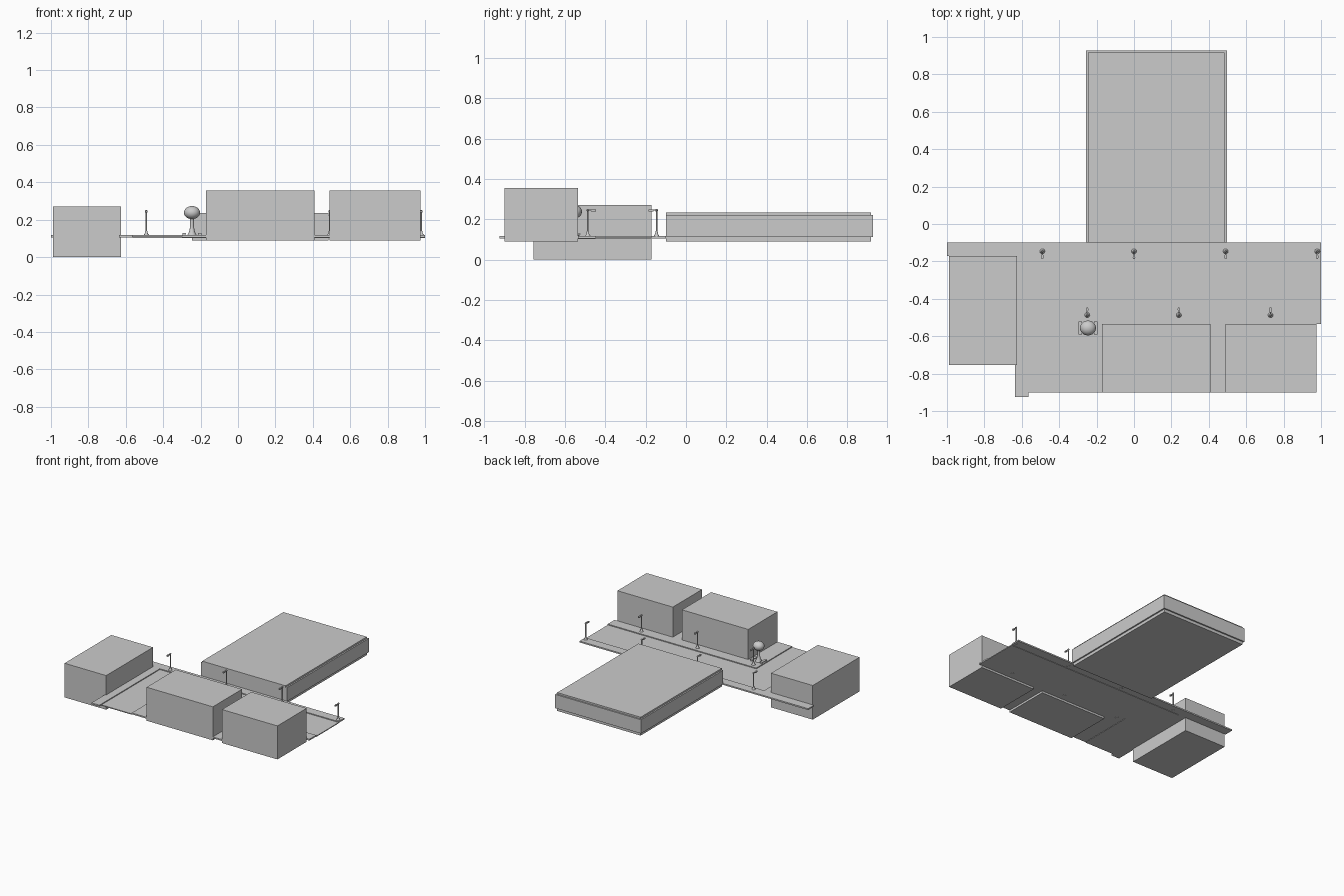
import bpy, bmesh
from math import cos, sin, tau

if "Cube" in bpy.data.objects:
    bpy.data.objects.remove(bpy.data.objects["Cube"])


def finish(name, bm, smooth=False):
    bmesh.ops.recalc_face_normals(bm, faces=bm.faces)
    me = bpy.data.meshes.new(name)
    bm.to_mesh(me)
    bm.free()
    ob = bpy.data.objects.new(name, me)
    bpy.context.collection.objects.link(ob)
    if smooth:
        bpy.context.view_layer.objects.active = ob
        ob.select_set(True)
        bpy.ops.object.shade_smooth_by_angle(angle=0.7)
        ob.select_set(False)
    return ob


def add_prism(bm, outline, z0, z1):
    low = [bm.verts.new((x, y, z0)) for x, y in outline]
    top = [bm.verts.new((x, y, z1)) for x, y in outline]
    bm.faces.new(low[::-1])
    bm.faces.new(top)
    n = len(low)
    for i in range(n):
        j = (i + 1) % n
        bm.faces.new((low[i], low[j], top[j], top[i]))


def add_box(bm, x0, x1, y0, y1, z0, z1):
    add_prism(bm, [(x0, y0), (x1, y0), (x1, y1), (x0, y1)], z0, z1)


def add_lathe(bm, cx, cy, profile, n=12):
    rings = [[bm.verts.new((cx + r * cos(tau * i / n), cy + r * sin(tau * i / n), z))
              for i in range(n)] for r, z in profile]
    for a, b in zip(rings, rings[1:]):
        for i in range(n):
            j = (i + 1) % n
            bm.faces.new((a[i], a[j], b[j], b[i]))
    bm.faces.new(rings[0][::-1])
    bm.faces.new(rings[-1])


def box(name, *dims):
    bm = bmesh.new()
    add_box(bm, *dims)
    return finish(name, bm)


def slab(name, outline, z0, z1):
    bm = bmesh.new()
    add_prism(bm, outline, z0, z1)
    return finish(name, bm)


# Street blocks
box("left_building", -0.99, -0.625, -0.755, -0.17, 0.0, 0.27)
box("middle_building", -0.17, 0.41, -0.90, -0.535, 0.09, 0.355)
box("right_building", 0.49, 0.975, -0.90, -0.535, 0.09, 0.355)

# Large rear hall with an overhanging middle band
box("rear_hall", -0.245, 0.485, -0.098, 0.917, 0.09, 0.235)
box("rear_hall_band", -0.256, 0.496, -0.098, 0.928, 0.113, 0.222)

# Road and raised pavements
ROAD, WALK = 0.110, 0.117
slab("road", [(-0.565, -0.90), (-0.30, -0.90), (-0.30, -0.45), (1.0, -0.45),
              (1.0, -0.17), (-0.565, -0.17)], 0.103, ROAD)
slab("rear_pavement", [(-1.0, -0.17), (-0.635, -0.17), (-0.635, -0.925), (-0.565, -0.925),
                       (-0.565, -0.17), (1.0, -0.17), (1.0, -0.098), (-1.0, -0.098)],
     0.106, WALK)
slab("front_pavement", [(-0.30, -0.90), (-0.17, -0.90), (-0.17, -0.535), (0.41, -0.535),
                        (0.41, -0.90), (0.49, -0.90), (0.49, -0.535), (1.0, -0.535),
                        (1.0, -0.45), (-0.30, -0.45)], 0.106, WALK)


# Street lamps: turned pole, arm and tapered head facing the road
def street_lamp(name, x, y, d):
    bm = bmesh.new()
    add_lathe(bm, x, y, [(0.014, 0.104), (0.014, 0.119), (0.008, 0.126), (0.006, 0.138),
                         (0.004, 0.142), (0.004, 0.24), (0.007, 0.243), (0.007, 0.248),
                         (0.003, 0.252)], 10)
    add_box(bm, x - 0.003, x + 0.003, min(y, y + d * 0.02), max(y, y + d * 0.02), 0.243, 0.248)
    add_prism(bm, [(x - 0.004, y + d * 0.016), (x + 0.004, y + d * 0.016),
                   (x + 0.007, y + d * 0.032), (x + 0.004, y + d * 0.04),
                   (x - 0.004, y + d * 0.04), (x - 0.007, y + d * 0.032)], 0.238, 0.248)
    finish(name, bm, True)


for i, x in enumerate((-0.49, 0.0, 0.49, 0.98)):
    street_lamp(f"rear_lamp_{i + 1}", x, -0.146, -1)
for i, x in enumerate((-0.25, 0.24, 0.73)):
    street_lamp(f"front_lamp_{i + 1}", x, -0.487, 1)

# Tree: flared trunk and flattened round crown
TX, TY = -0.246, -0.556
bm = bmesh.new()
add_lathe(bm, TX, TY, [(0.026, WALK - 0.003), (0.022, 0.122), (0.014, 0.14),
                       (0.010, 0.165), (0.010, 0.215)], 12)
finish("tree_trunk", bm, True)
bm = bmesh.new()
bmesh.ops.create_uvsphere(bm, u_segments=20, v_segments=12, radius=1)
for v in bm.verts:
    v.co = (TX + v.co.x * 0.043, TY + v.co.y * 0.040, 0.238 + v.co.z * 0.035)
finish("tree_crown", bm, True)

# Pair of benches beside the tree
for side, name in ((-1, "bench_left"), (1, "bench_right")):
    bm = bmesh.new()
    x = TX + side * 0.042
    add_box(bm, x - 0.010, x + 0.010, TY - 0.034, TY + 0.034, 0.126, 0.130)
    for y in (TY - 0.026, TY + 0.026):
        add_box(bm, x - 0.008, x + 0.008, y - 0.003, y + 0.003, WALK - 0.002, 0.127)
    finish(name, bm)
